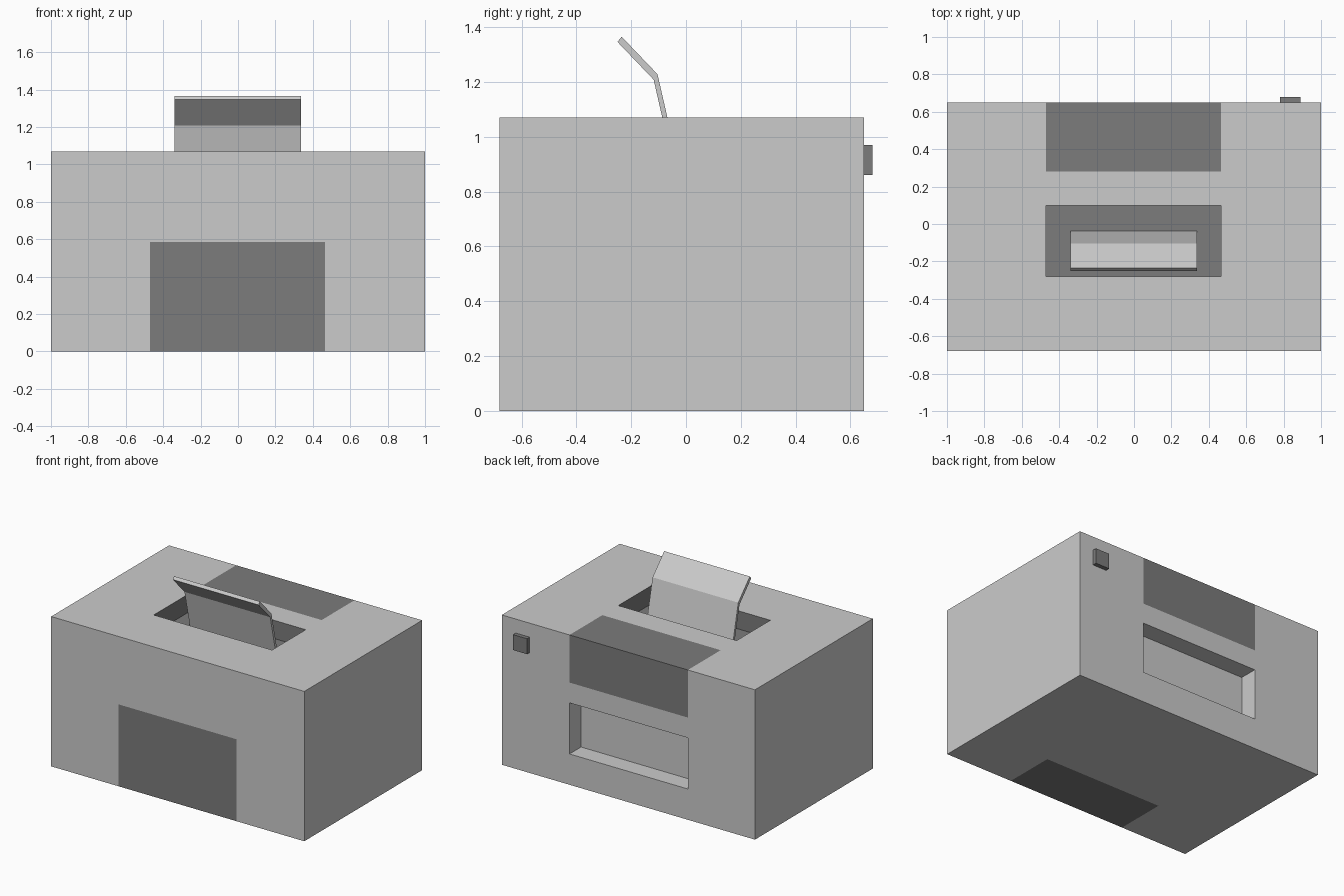
import bpy, bmesh
from mathutils import Vector

if "Cube" in bpy.data.objects:
    bpy.data.objects.remove(bpy.data.objects["Cube"])

X0, X1 = -0.47, 0.465            # shared width of panels and openings
Y0, Y1, H = -0.68, 0.65, 1.07    # body depth and height

grey = bpy.data.materials.new("grey")
grey.diffuse_color = (0.8, 0.8, 0.8, 1)
grey.use_nodes = True
grey.node_tree.nodes["Principled BSDF"].inputs["Base Color"].default_value = grey.diffuse_color
dark = bpy.data.materials.new("dark")
dark.diffuse_color = (0.2, 0.2, 0.2, 1)
dark.use_nodes = True
dark.node_tree.nodes["Principled BSDF"].inputs["Base Color"].default_value = dark.diffuse_color


def finish(name, bm, mats):
    bmesh.ops.recalc_face_normals(bm, faces=bm.faces)
    mesh = bpy.data.meshes.new(name)
    bm.to_mesh(mesh)
    bm.free()
    for m in mats:
        mesh.materials.append(m)
    ob = bpy.data.objects.new(name, mesh)
    bpy.context.collection.objects.link(ob)
    return ob


def box(lo, hi):
    bm = bmesh.new()
    bmesh.ops.create_cube(bm, size=1)
    lo, hi = Vector(lo), Vector(hi)
    for v in bm.verts:
        v.co = (lo + hi) / 2 + v.co * (hi - lo)
    return bm


def region(bm, lo, hi):
    """Faces whose centre lies inside the given range."""
    return [f for f in bm.faces
            if all(a - 1e-4 <= c <= b + 1e-4
                   for a, c, b in zip(lo, f.calc_center_median(), hi))]


def recess(bm, lo, hi, move, mat):
    faces = region(bm, lo, hi)
    before = set(bm.faces)
    new = bmesh.ops.extrude_face_region(bm, geom=faces)["geom"]
    bmesh.ops.translate(bm, vec=move,
                        verts=[g for g in new if isinstance(g, bmesh.types.BMVert)])
    for f in set(bm.faces) - before:
        f.material_index = mat
    old = [f for f in faces if f.is_valid]
    if old:
        bmesh.ops.delete(bm, geom=old, context='FACES')


# Body: box cut along the panel outlines
bm = box((-1, Y0, 0), (1, Y1, H))
cuts = [(0, v) for v in (X0, X1)]
cuts += [(1, v) for v in (-0.315, -0.28, 0.10, 0.28)]
cuts += [(2, v) for v in (0.22, 0.585, 0.73)]
for axis, v in cuts:
    n = Vector((0, 0, 0))
    n[axis] = 1
    bmesh.ops.bisect_plane(bm, geom=bm.verts[:] + bm.edges[:] + bm.faces[:],
                           plane_co=n * v, plane_no=n)

# Flush dark panels: front with underside, rear top with back
for lo, hi in (((X0, Y0, 0), (X1, -0.315, 0.585)),
               ((X0, 0.28, 0.73), (X1, Y1, H))):
    for f in region(bm, lo, hi):
        f.material_index = 1

# Dark paper slot in the top and grey recess in the back
recess(bm, (X0, -0.28, H), (X1, 0.10, H), (0, 0, -0.13), 1)
recess(bm, (X0, Y1, 0.22), (X1, Y1, 0.585), (0, -0.13, 0), 0)
finish("body", bm, [grey, dark])

# Bent paper support standing in the slot
profile = [(-0.057, 0.94), (-0.118, 1.208), (-0.25, 1.346),
           (-0.235, 1.365), (-0.104, 1.228), (-0.038, 0.94)]
bm = bmesh.new()
face = bm.faces.new([bm.verts.new((-0.34, y, z)) for y, z in profile])
new = bmesh.ops.extrude_face_region(bm, geom=[face], use_keep_orig=True)["geom"]
bmesh.ops.translate(bm, vec=(0.677, 0, 0),
                    verts=[g for g in new if isinstance(g, bmesh.types.BMVert)])
finish("paper_support", bm, [grey])

# Power socket on the back
finish("power_socket", box((0.78, Y1, 0.86), (0.89, 0.68, 0.97)), [dark])
